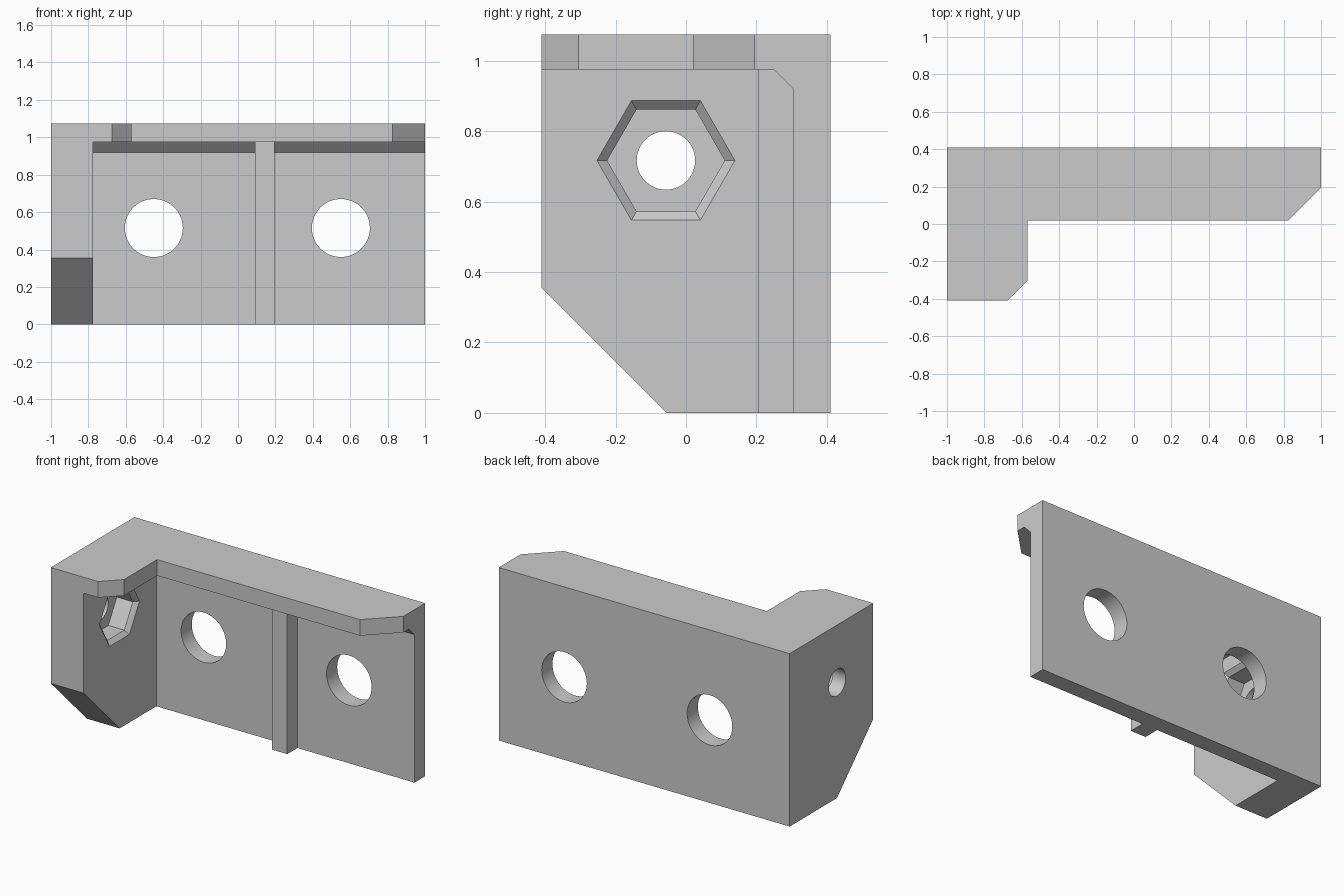
import bpy
import bmesh
import math
from mathutils import Vector

cube = bpy.data.objects.get("Cube")
if cube:
    bpy.data.objects.remove(cube, do_unlink=True)

grey = bpy.data.materials.new("light_grey")
grey.use_nodes = True
grey.diffuse_color = (0.6, 0.6, 0.6, 1)
grey.node_tree.nodes["Principled BSDF"].inputs["Base Color"].default_value = (0.6, 0.6, 0.6, 1)


def place(axis, a, b, t):
    """Put profile point (a, b) at distance t along the axis."""
    return Vector({"x": (t, a, b), "y": (a, t, b), "z": (a, b, t)}[axis])


def loft(name, axis, sections):
    """Solid through matching profiles, each given as (distance, points)."""
    bm = bmesh.new()
    rings = [[bm.verts.new(place(axis, a, b, t)) for a, b in pts] for t, pts in sections]
    for low, high in zip(rings, rings[1:]):
        for i in range(len(low)):
            j = (i + 1) % len(low)
            bm.faces.new((low[i], low[j], high[j], high[i]))
    bm.faces.new(rings[0])
    bm.faces.new(rings[-1])
    bmesh.ops.recalc_face_normals(bm, faces=bm.faces)
    mesh = bpy.data.meshes.new(name)
    bm.to_mesh(mesh)
    bm.free()
    mesh.materials.append(grey)
    obj = bpy.data.objects.new(name, mesh)
    bpy.context.scene.collection.objects.link(obj)
    return obj


def prism(name, axis, pts, lo, hi):
    return loft(name, axis, [(lo, pts), (hi, pts)])


def ring(a, b, r, sides):
    return [(a + r * math.cos(math.tau * i / sides), b + r * math.sin(math.tau * i / sides))
            for i in range(sides)]


def combine(target, tool, operation):
    """Boolean the tool into the target and remove the tool."""
    mod = target.modifiers.new(tool.name, "BOOLEAN")
    mod.operation = operation
    mod.solver = "EXACT"
    mod.object = tool
    graph = bpy.context.evaluated_depsgraph_get()
    mesh = bpy.data.meshes.new_from_object(target.evaluated_get(graph))
    target.modifiers.clear()
    target.data = mesh
    bpy.data.objects.remove(tool, do_unlink=True)


# Back plate with a chamfered fillet under the flange
bracket = prism("bracket", "x", [(0.41, 0), (0.305, 0), (0.305, 0.92), (0.25, 0.975),
                                 (0.25, 1.02), (0.41, 1.02)], -1, 1)

# Side wall with its lower front corner cut off
side_wall = prism("side_wall", "x", [(-0.41, 0.355), (-0.055, 0), (0.41, 0),
                                     (0.41, 1.02), (-0.41, 1.02)], -1, -0.775)
# Top flange, L-shaped with clipped corners
flange = prism("top_flange", "z", [(-1, 0.41), (1, 0.41), (1, 0.195), (0.825, 0.02), (-0.57, 0.02),
                                   (-0.57, -0.305), (-0.675, -0.41), (-1, -0.41)], 0.975, 1.075)
# Upright rib on the plate
rib = prism("rib", "z", [(0.09, 0.205), (0.195, 0.205), (0.195, 0.35), (0.09, 0.35)], 0, 1.02)
for part in (side_wall, flange, rib):
    combine(bracket, part, "UNION")

# Two large holes through the plate
for x in (-0.45, 0.55):
    combine(bracket, prism("plate_hole", "y", ring(x, 0.515, 0.155, 64), 0.1, 0.6), "DIFFERENCE")

# Nut pocket with a bevelled mouth, and the bolt hole behind it
y, z = -0.057, 0.717
mouth, pocket = ring(y, z, 0.196, 6), ring(y, z, 0.167, 6)
cutter = loft("nut_pocket", "x", [(-0.91, pocket), (-0.8, pocket), (-0.775, mouth), (-0.74, mouth)])
combine(bracket, cutter, "DIFFERENCE")
combine(bracket, prism("bolt_hole", "x", ring(y, z, 0.083, 48), -1.1, -0.7), "DIFFERENCE")

# Merge leftover coplanar faces and smooth only the round holes
bm = bmesh.new()
bm.from_mesh(bracket.data)
bmesh.ops.remove_doubles(bm, verts=bm.verts, dist=0.0001)
bmesh.ops.dissolve_limit(bm, angle_limit=math.radians(1), verts=bm.verts, edges=bm.edges)
bm.to_mesh(bracket.data)
bm.free()
bpy.ops.object.select_all(action="DESELECT")
bracket.select_set(True)
bpy.context.view_layer.objects.active = bracket
bpy.ops.object.shade_smooth_by_angle(angle=math.radians(25))
